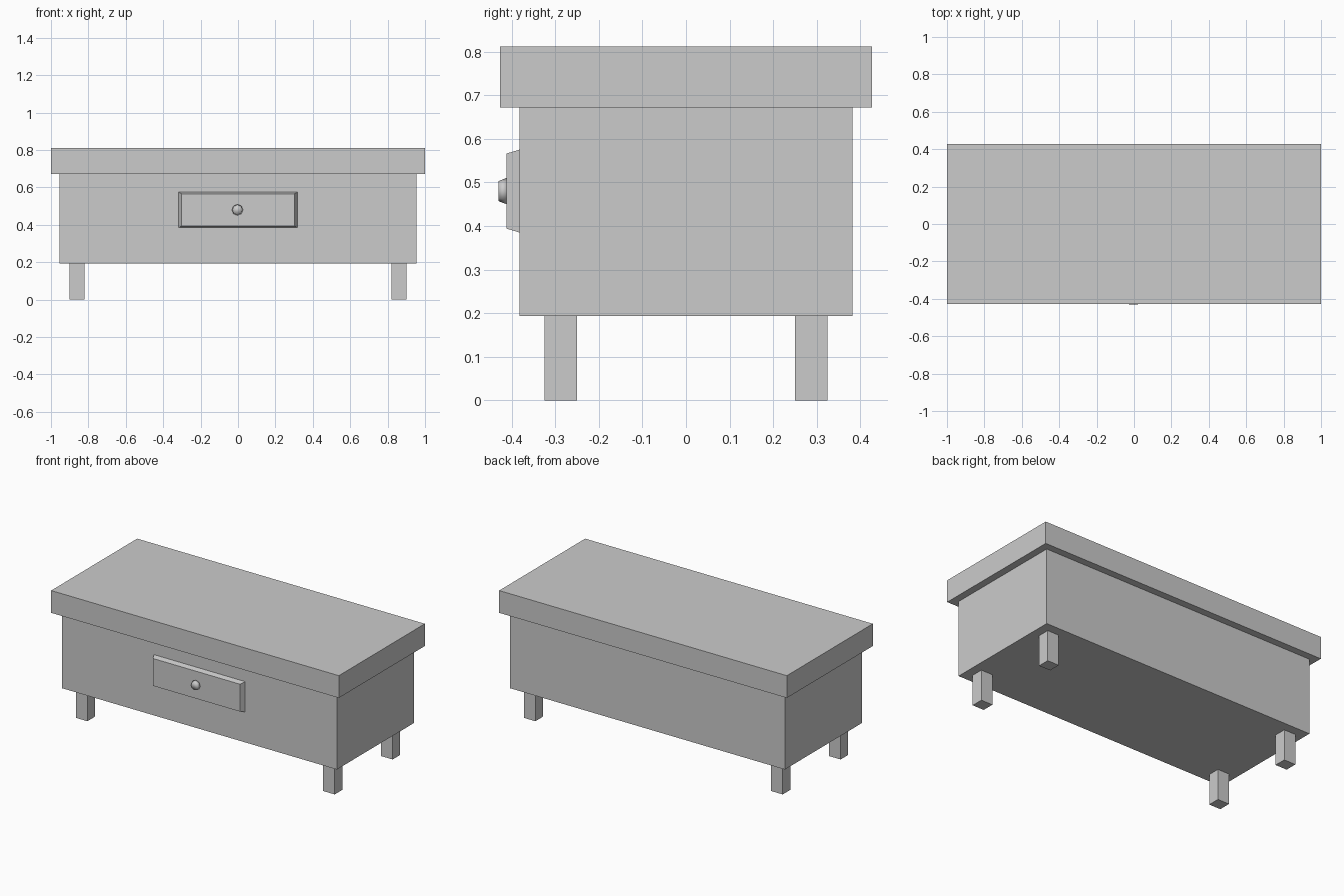
import bpy, bmesh, math
from mathutils import Matrix

if "Cube" in bpy.data.objects:
    bpy.data.objects.remove(bpy.data.objects["Cube"])


def box(name, x, y, z):
    """Box from (min, max) ranges."""
    bpy.ops.mesh.primitive_cube_add(size=1, location=[sum(r) / 2 for r in (x, y, z)])
    ob = bpy.context.object
    ob.name = name
    ob.data.transform(Matrix.Diagonal([r[1] - r[0] for r in (x, y, z)] + [1]))
    return ob


# Top slab and cabinet body
box("table_top", (-1, 1), (-0.427, 0.427), (0.672, 0.812))
box("body", (-0.955, 0.955), (-0.382, 0.382), (0.193, 0.672))

# Four short legs
for side, sx in (("left", -1), ("right", 1)):
    for end, sy in (("front", -1), ("back", 1)):
        box(f"{end}_{side}_leg", sorted((sx * 0.82, sx * 0.90)),
            sorted((sy * 0.25, sy * 0.325)), (0, 0.193))

# Drawer front, with its face tapered in to make the sloped rim
drawer = box("drawer_front", (-0.317, 0.317), (-0.412, -0.382), (0.385, 0.575))
for v in drawer.data.vertices:
    if v.co.y < 0:
        v.co.x *= 0.303 / 0.317
        v.co.z *= 0.086 / 0.095

# Knob: eight-sided tapered stub with a slightly smaller face
bpy.ops.mesh.primitive_cone_add(vertices=8, radius1=0.03, radius2=0.023, depth=0.018,
                                location=(-0.003, -0.421, 0.48),
                                rotation=(math.pi / 2, 0, 0))
knob = bpy.context.object
knob.name = "drawer_knob"
bpy.ops.object.shade_smooth()
